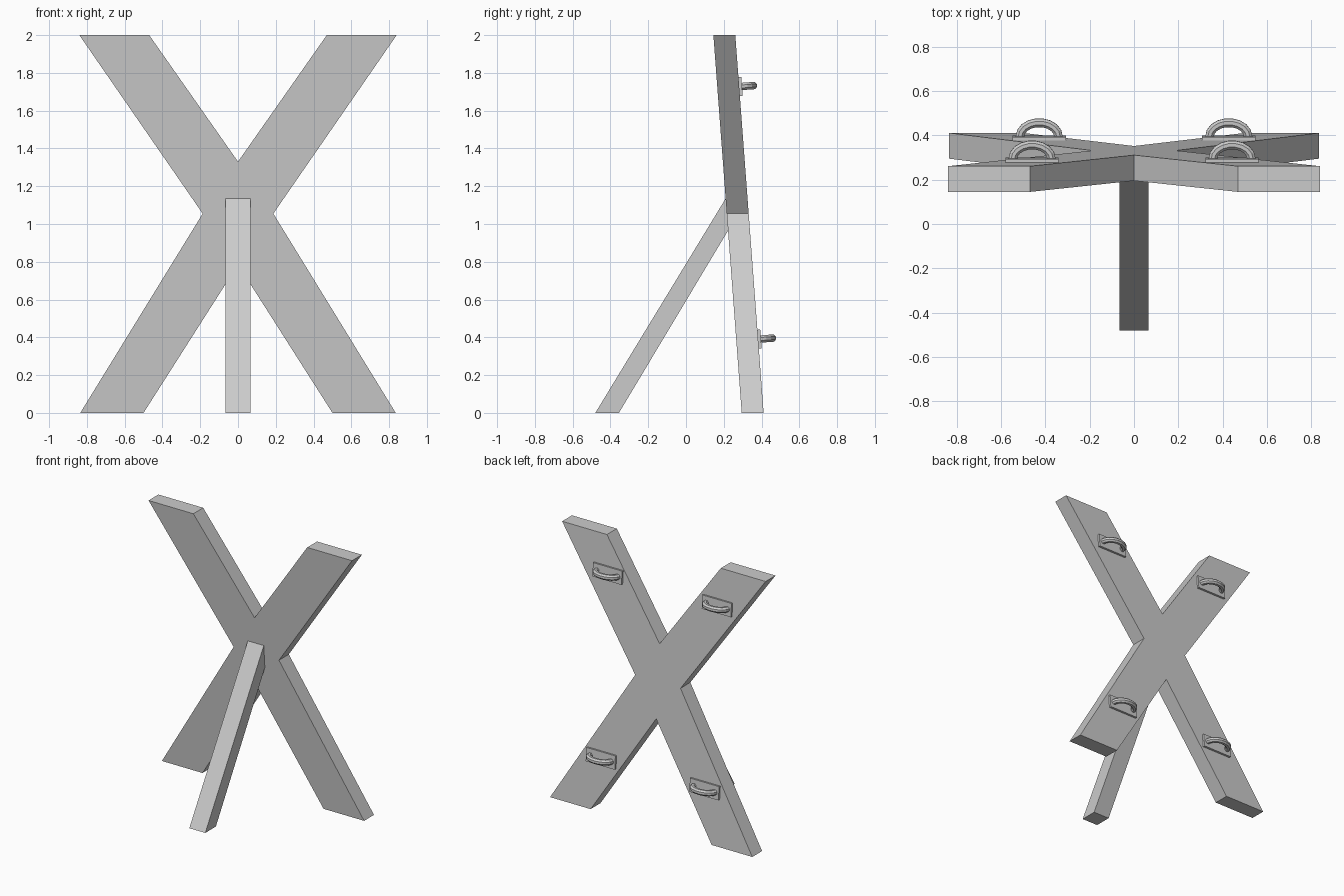
import bpy, bmesh, math
from mathutils import Matrix

if "Cube" in bpy.data.objects:
    bpy.data.objects.remove(bpy.data.objects["Cube"])

LEAN = 0.075            # backward lean of the cross (y per z)
TILT = math.atan(LEAN)


def add_mesh(name, bm):
    bmesh.ops.recalc_face_normals(bm, faces=bm.faces)
    mesh = bpy.data.meshes.new(name)
    bm.to_mesh(mesh)
    bm.free()
    obj = bpy.data.objects.new(name, mesh)
    bpy.context.collection.objects.link(obj)
    return obj


def prism(name, points, offset):
    """Extrude a closed outline of 3D points along an offset vector."""
    bm = bmesh.new()
    face = bm.faces.new([bm.verts.new(p) for p in points])
    ext = bmesh.ops.extrude_face_region(bm, geom=[face], use_keep_orig=True)
    verts = [g for g in ext["geom"] if isinstance(g, bmesh.types.BMVert)]
    bmesh.ops.translate(bm, verts=verts, vec=offset)
    return add_mesh(name, bm)


# Leaning X-shaped frame: half outline, mirrored
half = [(0, 1.33), (0.47, 2), (0.84, 2), (0.187, 1.055), (0.835, 0), (0.5, 0), (0, 0.785)]
outline = half + [(-x, z) for x, z in half[-2:0:-1]]
prism("cross_frame", [(x, 0.295 - LEAN * z, z) for x, z in outline], (0, 0.116, 0))

# Slanted support leg, cut flush with the frame
leg = [(-0.48, 0), (-0.355, 0), (0.2226, 0.965), (0.21, 1.135)]
prism("support_leg", [(-0.066, y, z) for y, z in leg], (0.132, 0, 0))


def handle(name, x, z):
    """Backing plate plus an arched grip, seated on the rear face."""
    place = Matrix.Translation((x, 0.411 - LEAN * z, z)) @ Matrix.Rotation(TILT, 4, "X")
    bm = bmesh.new()
    bmesh.ops.create_cube(bm, size=1, matrix=place @ Matrix.Translation((0, 0.007, 0))
                          @ Matrix.Diagonal((0.24, 0.016, 0.1, 1)))
    add_mesh(name + "_plate", bm)

    # Eight-sided tube swept along a half ellipse
    bm = bmesh.new()
    steps, sides, r, rx, ry = 9, 8, 0.021, 0.087, 0.063
    rings = []
    for i in range(steps + 1):
        a = math.pi * i / steps
        nx, ny = math.cos(a) / rx, math.sin(a) / ry
        n = math.hypot(nx, ny)
        ring = []
        for j in range(sides):
            b = 2 * math.pi * (j + 0.5) / sides
            k = r * math.cos(b) / n
            ring.append(bm.verts.new(place @ Matrix.Translation(
                (rx * math.cos(a) + nx * k, 0.013 + ry * math.sin(a) + ny * k,
                 r * math.sin(b))).translation))
        rings.append(ring)
    for p, q in zip(rings, rings[1:]):
        for j in range(sides):
            m = (j + 1) % sides
            bm.faces.new((p[j], p[m], q[m], q[j]))
    bm.faces.new(rings[0])
    bm.faces.new(rings[-1])
    add_mesh(name + "_grip", bm)


handle("upper_left_handle", -0.46, 1.727)
handle("upper_right_handle", 0.443, 1.727)
handle("lower_left_handle", -0.428, 0.39)
handle("lower_right_handle", 0.428, 0.39)
